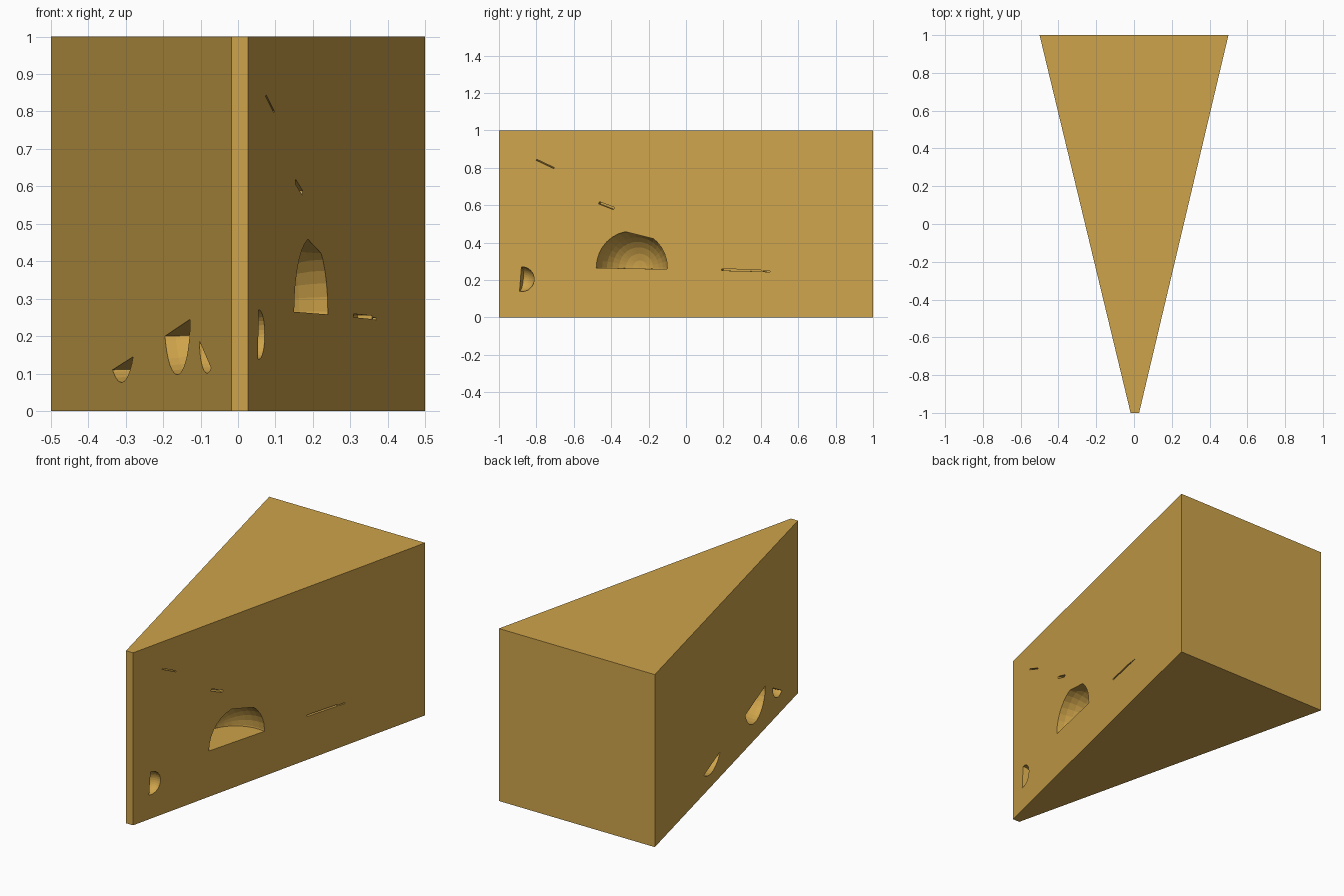
import bpy, bmesh, math
from mathutils import Vector, Matrix

if "Cube" in bpy.data.objects:
    bpy.data.objects.remove(bpy.data.objects["Cube"])

mat = bpy.data.materials.new("cheese_yellow")
mat.diffuse_color = (0.62, 0.37, 0.07, 1)
mat.use_nodes = True
mat.node_tree.nodes["Principled BSDF"].inputs["Base Color"].default_value = mat.diffuse_color

def make_object(name, bm):
    bmesh.ops.recalc_face_normals(bm, faces=bm.faces)
    me = bpy.data.meshes.new(name)
    bm.to_mesh(me)
    bm.free()
    me.materials.append(mat)
    ob = bpy.data.objects.new(name, me)
    bpy.context.collection.objects.link(ob)
    return ob

# wedge body: narrow blunt tip at the front, wide back
TIP_L, TIP_R = -0.018, 0.027
bm = bmesh.new()
base = bm.faces.new([bm.verts.new(p) for p in
                     [(TIP_L, -1, 0), (TIP_R, -1, 0), (0.5, 1, 0), (-0.5, 1, 0)]])
top = bmesh.ops.extrude_face_region(bm, geom=[base])
bmesh.ops.translate(bm, vec=(0, 0, 1),
                    verts=[v for v in top["geom"] if isinstance(v, bmesh.types.BMVert)])
wedge = make_object("cheese_wedge", bm)

def on_wall(side, y, z):
    tip = TIP_R if side > 0 else TIP_L
    return Vector((tip + (side * 0.5 - tip) * (y + 1) / 2, y, z))

def inward(side):
    d = on_wall(side, 1, 0) - on_wall(side, -1, 0)
    return Vector((-side * d.y, side * d.x, 0)).normalized()

def clip(bm, point, normal):
    # cut away everything on the normal side and cap the opening
    r = bmesh.ops.bisect_plane(bm, geom=bm.verts[:] + bm.edges[:] + bm.faces[:],
                               plane_co=point, plane_no=normal, clear_outer=True)
    edges = [e for e in r["geom_cut"] if isinstance(e, bmesh.types.BMEdge)]
    bmesh.ops.contextual_create(bm, geom=edges)

def carve(bm):
    cutter = make_object("hole_cutter", bm)
    cutter.hide_render = True
    mod = wedge.modifiers.new("hole", 'BOOLEAN')
    mod.operation, mod.solver, mod.object = 'DIFFERENCE', 'EXACT', cutter
    bpy.context.view_layer.objects.active = wedge
    bpy.ops.object.modifier_apply(modifier=mod.name)
    bpy.data.objects.remove(cutter)

def bubble(side, a, b, toward, sag, chop=None):
    # round hole with one straight edge a-b, bulging toward a point
    n = inward(side)
    a, b, toward = (on_wall(side, *p) for p in (a, b, toward))
    out = n.cross(b - a).normalized()
    if out.dot(toward - a) < 0:
        out = -out
    chord = (b - a).length
    r = (chord * chord / 4 + sag * sag) / (2 * sag)
    centre = (a + b) / 2 + out * (sag - r)
    bm = bmesh.new()
    m = Matrix.Translation(centre) @ n.to_track_quat('Z', 'Y').to_matrix().to_4x4()
    bmesh.ops.create_uvsphere(bm, u_segments=32, v_segments=16, radius=r, matrix=m)
    clip(bm, a, -out)
    if chop:
        c, d = (on_wall(side, *p) for p in chop)
        k = n.cross(d - c).normalized()
        clip(bm, c, k if k.dot(c - centre) > 0 else -k)
    carve(bm)

def slit(side, a, b, width, depth=0.04):
    # thin crack
    n = inward(side)
    a, b = on_wall(side, *a), on_wall(side, *b)
    t = (b - a).normalized()
    m = Matrix((t, n, t.cross(n))).transposed().to_4x4()
    m.translation = (a + b) / 2
    bm = bmesh.new()
    bmesh.ops.create_cube(bm, size=1, matrix=m @ Matrix.Diagonal(
        ((b - a).length, 2 * depth, width, 1)))
    carve(bm)

# holes on the right wall
bubble(1, (-0.48, 0.265), (-0.10, 0.258), (-0.3, 0.4), 0.2, ((-0.33, 0.46), (-0.17, 0.42)))
bubble(1, (-0.88, 0.27), (-0.89, 0.14), (-0.8, 0.2), 0.075)
slit(1, (0.19, 0.255), (0.40, 0.25), 0.009)
slit(1, (0.41, 0.247), (0.45, 0.246), 0.005)
slit(1, (-0.80, 0.843), (-0.705, 0.798), 0.006)
slit(1, (-0.465, 0.613), (-0.385, 0.582), 0.013)

# holes on the left wall
bubble(-1, (0.315, 0.11), (0.087, 0.145), (0.2, 0.0), 0.05)
bubble(-1, (-0.265, 0.20), (-0.544, 0.245), (-0.4, 0.0), 0.125)
bubble(-1, (-0.648, 0.187), (-0.776, 0.115), (-0.6, 0.1), 0.045)
